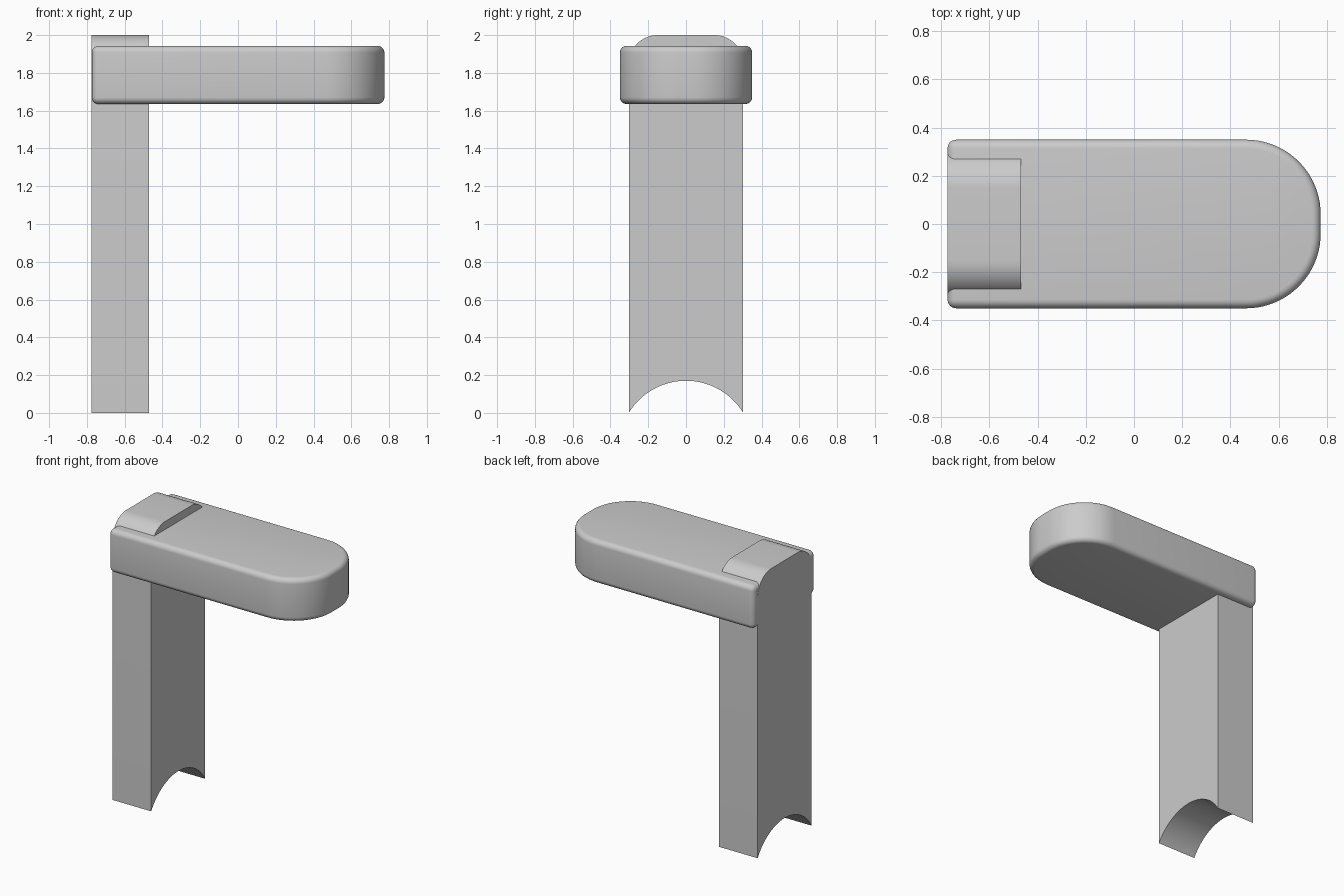
import bpy, bmesh
from math import sin, cos, pi, atan2, hypot
from mathutils import Vector

cube = bpy.data.objects.get("Cube")
if cube:
    bpy.data.objects.remove(cube, do_unlink=True)

grey = bpy.data.materials.new("plain grey")
grey.use_nodes = True
color = (0.6, 0.6, 0.6, 1)
grey.diffuse_color = color
grey.node_tree.nodes["Principled BSDF"].inputs["Base Color"].default_value = color


def arc(cu, cv, r, a0, a1, n):
    """Points on a circular arc, ends included."""
    return [(cu + r * cos(a0 + (a1 - a0) * i / n),
             cv + r * sin(a0 + (a1 - a0) * i / n)) for i in range(n + 1)]


def extrude(name, points, offset):
    """Solid made by sweeping a planar outline along offset."""
    bm = bmesh.new()
    face = bm.faces.new([bm.verts.new(p) for p in points])
    swept = bmesh.ops.extrude_face_region(bm, geom=[face], use_keep_orig=True)
    verts = [g for g in swept["geom"] if isinstance(g, bmesh.types.BMVert)]
    bmesh.ops.translate(bm, verts=verts, vec=Vector(offset))
    bmesh.ops.recalc_face_normals(bm, faces=bm.faces)
    mesh = bpy.data.meshes.new(name)
    bm.to_mesh(mesh)
    bm.free()
    mesh.materials.append(grey)
    obj = bpy.data.objects.new(name, mesh)
    bpy.context.collection.objects.link(obj)
    return obj


def smooth(obj):
    bpy.ops.object.select_all(action="DESELECT")
    obj.select_set(True)
    bpy.context.view_layer.objects.active = obj
    bpy.ops.object.shade_smooth_by_angle(angle=pi / 6)


left, depth = -0.775, 0.305

# Post: rounded top corners, circular saddle cut in the foot
half, rise, corner = 0.303, 0.17, 0.153
radius = (half ** 2 + rise ** 2) / (2 * rise)
center = rise - radius
a = atan2(-center, half)
side = (arc(half - corner, 2 - corner, corner, 0, pi / 2, 16)
        + arc(corner - half, 2 - corner, corner, pi / 2, pi, 16)
        + arc(0, center, radius, pi - a, a, 40))
post = extrude("post", [(left, y, z) for y, z in side], (depth, 0, 0))
smooth(post)

# Arm: square at the post, broadly rounded at the free end, softened edges
back, tip, wide, turn = left + 0.001, 0.775, 0.35, 0.31
bottom, top = 1.635, 1.943
plan = ([(back, -wide)]
        + arc(tip - turn, turn - wide, turn, -pi / 2, 0, 20)
        + arc(tip - turn, wide - turn, turn, 0, pi / 2, 20)
        + [(back, wide)])
arm = extrude("arm", [(x, y, bottom) for x, y in plan], (0, 0, top - bottom))
bevel = arm.modifiers.new("soft edges", "BEVEL")
bevel.width = 0.036
bevel.segments = 6
bevel.limit_method = "ANGLE"
bevel.angle_limit = pi / 4
bevel.use_clamp_overlap = False
bpy.context.view_layer.objects.active = arm
arm.select_set(True)
bpy.ops.object.modifier_apply(modifier=bevel.name)
smooth(arm)
